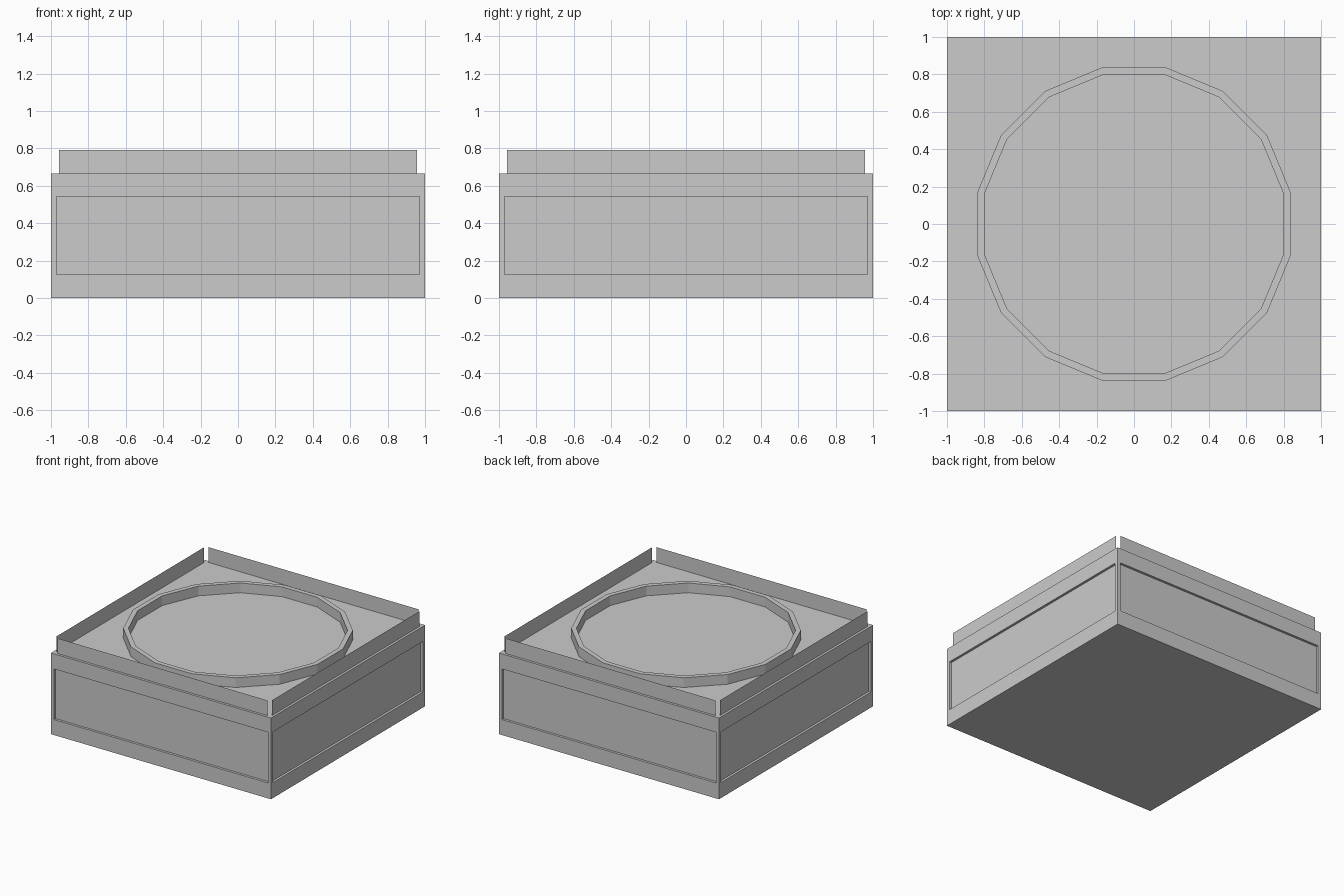
import bpy, bmesh
from math import cos, sin, pi
from mathutils import Matrix, Vector

if "Cube" in bpy.data.objects:
    bpy.data.objects.remove(bpy.data.objects["Cube"])

BASE_H = 0.667     # height of the block
RECESS = 0.02      # depth of the side panels


def finish(bm, name):
    mesh = bpy.data.meshes.new(name)
    bm.to_mesh(mesh)
    bm.free()
    obj = bpy.data.objects.new(name, mesh)
    bpy.context.collection.objects.link(obj)
    return obj


# Square block with one recessed panel on each side
bm = bmesh.new()
bmesh.ops.create_cube(bm, size=1, matrix=Matrix.Translation((0, 0, BASE_H / 2))
                      @ Matrix.Diagonal((2, 2, BASE_H, 1)))
bm.normal_update()
sides = [f for f in bm.faces if abs(f.normal.z) < 0.5]
bmesh.ops.inset_individual(bm, faces=sides, thickness=0.04)
for f in sides:
    for v in f.verts:
        v.co.z = 0.127 if v.co.z < BASE_H / 2 else 0.543
bm.normal_update()
for f in bmesh.ops.extrude_discrete_faces(bm, faces=sides)["faces"]:
    f.normal_update()
    bmesh.ops.translate(bm, verts=f.verts, vec=f.normal * -RECESS)
finish(bm, "base_block")

# Paper-thin upright strips around the top edge
for i, side in enumerate(("front", "right", "back", "left")):
    bm = bmesh.new()
    turn = Matrix.Rotation(i * pi / 2, 3, 'Z')
    corners = [(-0.956, BASE_H), (0.956, BASE_H), (0.956, 0.792), (-0.956, 0.792)]
    bm.faces.new([bm.verts.new(turn @ Vector((x, RECESS - 1, z))) for x, z in corners])
    finish(bm, side + "_rim_strip")

# Sixteen-sided raised ring on the top
bm = bmesh.new()
SEGS, TOP = 16, BASE_H + 0.08
profile = [(0.855, BASE_H), (0.855, TOP), (0.816, TOP), (0.816, BASE_H)]
loops = [[bm.verts.new((r * cos((k + 0.5) * 2 * pi / SEGS),
                        r * sin((k + 0.5) * 2 * pi / SEGS), z))
          for k in range(SEGS)] for r, z in profile]
for lo, hi in zip(loops, loops[1:]):
    for k in range(SEGS):
        n = (k + 1) % SEGS
        bm.faces.new((lo[k], lo[n], hi[n], hi[k]))
finish(bm, "top_ring")
